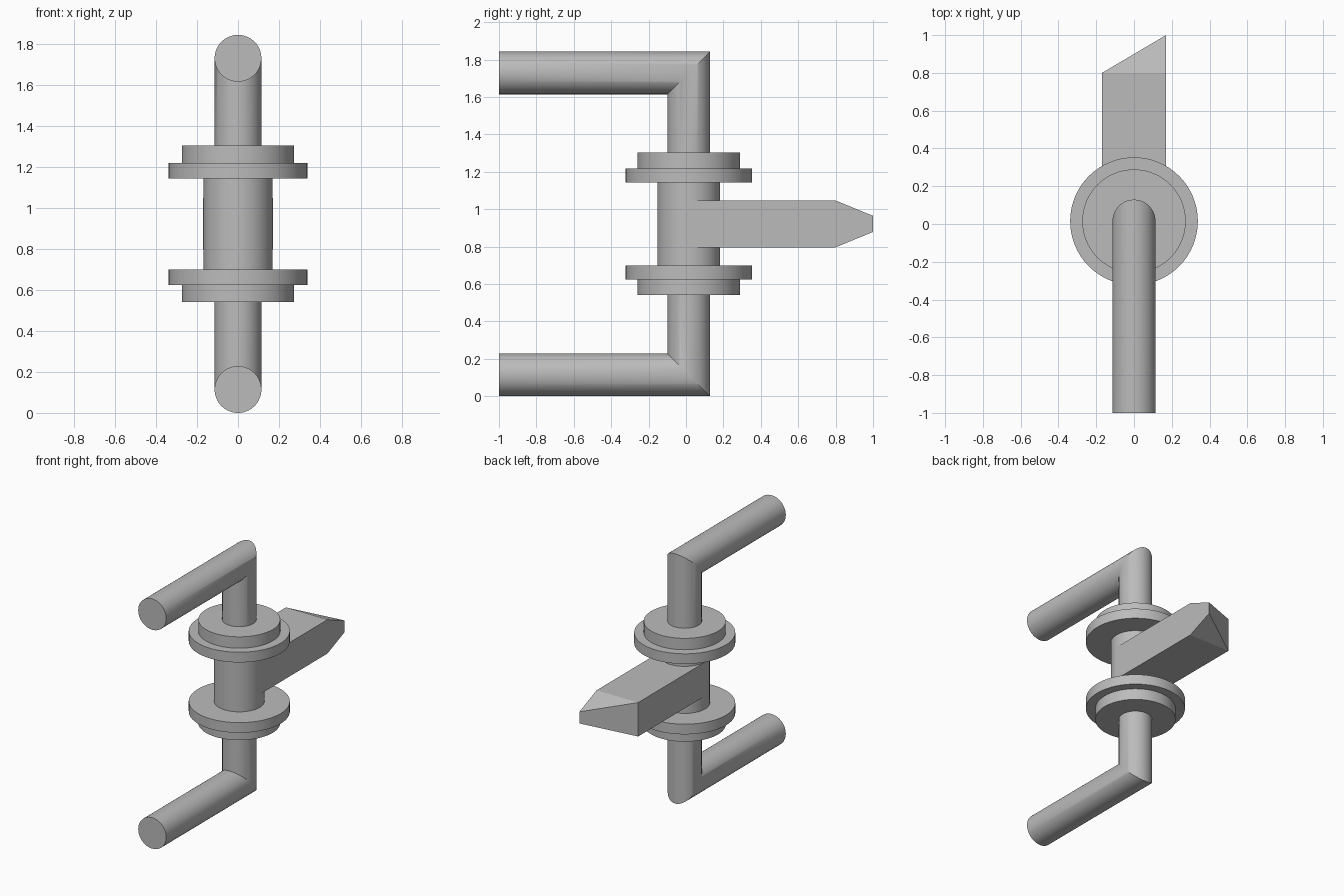
import bpy, bmesh, math
from mathutils import Vector

cube = bpy.data.objects.get("Cube")
if cube:
    bpy.data.objects.remove(cube, do_unlink=True)

MID = 0.921      # height of the symmetry plane
AXIS_Y = 0.015   # spindle axis
SIDES = 64

grey = bpy.data.materials.new("satin grey")
grey.use_nodes = True
colour = (0.5, 0.5, 0.5, 1)
grey.diffuse_color = colour
grey.node_tree.nodes["Principled BSDF"].inputs["Base Color"].default_value = colour


def finish(name, bm, smooth=True):
    bmesh.ops.recalc_face_normals(bm, faces=bm.faces)
    mesh = bpy.data.meshes.new(name)
    bm.to_mesh(mesh)
    bm.free()
    mesh.materials.append(grey)
    obj = bpy.data.objects.new(name, mesh)
    bpy.context.collection.objects.link(obj)
    if smooth:
        bpy.ops.object.select_all(action="DESELECT")
        obj.select_set(True)
        bpy.context.view_layer.objects.active = obj
        bpy.ops.object.shade_smooth_by_angle(angle=math.radians(30))
    return obj


def loft(name, rings):
    """Skin a list of equal-length point rings and cap both ends."""
    bm = bmesh.new()
    loops = [[bm.verts.new(p) for p in ring] for ring in rings]
    for a, b in zip(loops, loops[1:]):
        for i in range(len(a)):
            j = (i + 1) % len(a)
            bm.faces.new((a[i], a[j], b[j], b[i]))
    bm.faces.new(loops[0])
    bm.faces.new(loops[-1])
    return finish(name, bm)


def lathe(name, profile):
    """Turn (radius, height) pairs around the spindle axis."""
    turn = [2 * math.pi * i / SIDES for i in range(SIDES)]
    return loft(name, [[Vector((r * math.cos(t), AXIS_Y + r * math.sin(t), z))
                        for t in turn] for r, z in profile])


def lever(name, side):
    """Round bar with a mitred right-angle bend; side is +1 top, -1 bottom."""
    r = 0.114
    bar_z = MID - r
    neck, bend, tip = [], [], []
    for i in range(SIDES):
        t = 2 * math.pi * i / SIDES
        x, d = r * math.cos(t), r * math.sin(t)
        neck.append((x, AXIS_Y + d, MID + side * 0.3))
        bend.append((x, AXIS_Y + d, MID + side * (bar_z + d)))
        tip.append((x, -1, MID + side * (bar_z + d)))
    return loft(name, [neck, bend, tip])


# Central barrel between the roses
lathe("barrel", [(0.168, MID - 0.23), (0.168, MID + 0.23)])

# Stepped rose and lever on each end
for label, s in (("upper", 1), ("lower", -1)):
    lathe(label + "_rose", [(0.338, MID + s * 0.222), (0.338, MID + s * 0.297),
                            (0.274, MID + s * 0.297), (0.274, MID + s * 0.381)])
    lever(label + "_lever", s)

# Latch bolt with a slanted end and wedge-shaped tip
bm = bmesh.new()
w = 0.1695
bolt = [(x, y, MID + s * h) for s in (-1, 1)
        for x, y, h in ((-w, AXIS_Y, 0.125), (w, AXIS_Y, 0.125),
                        (-w, 0.8, 0.125), (w, 0.8, 0.125), (w, 1, 0.043))]
for p in bolt:
    bm.verts.new(p)
bmesh.ops.convex_hull(bm, input=bm.verts)
bmesh.ops.dissolve_limit(bm, angle_limit=0.01, verts=bm.verts, edges=bm.edges)
finish("latch_bolt", bm, smooth=False)
